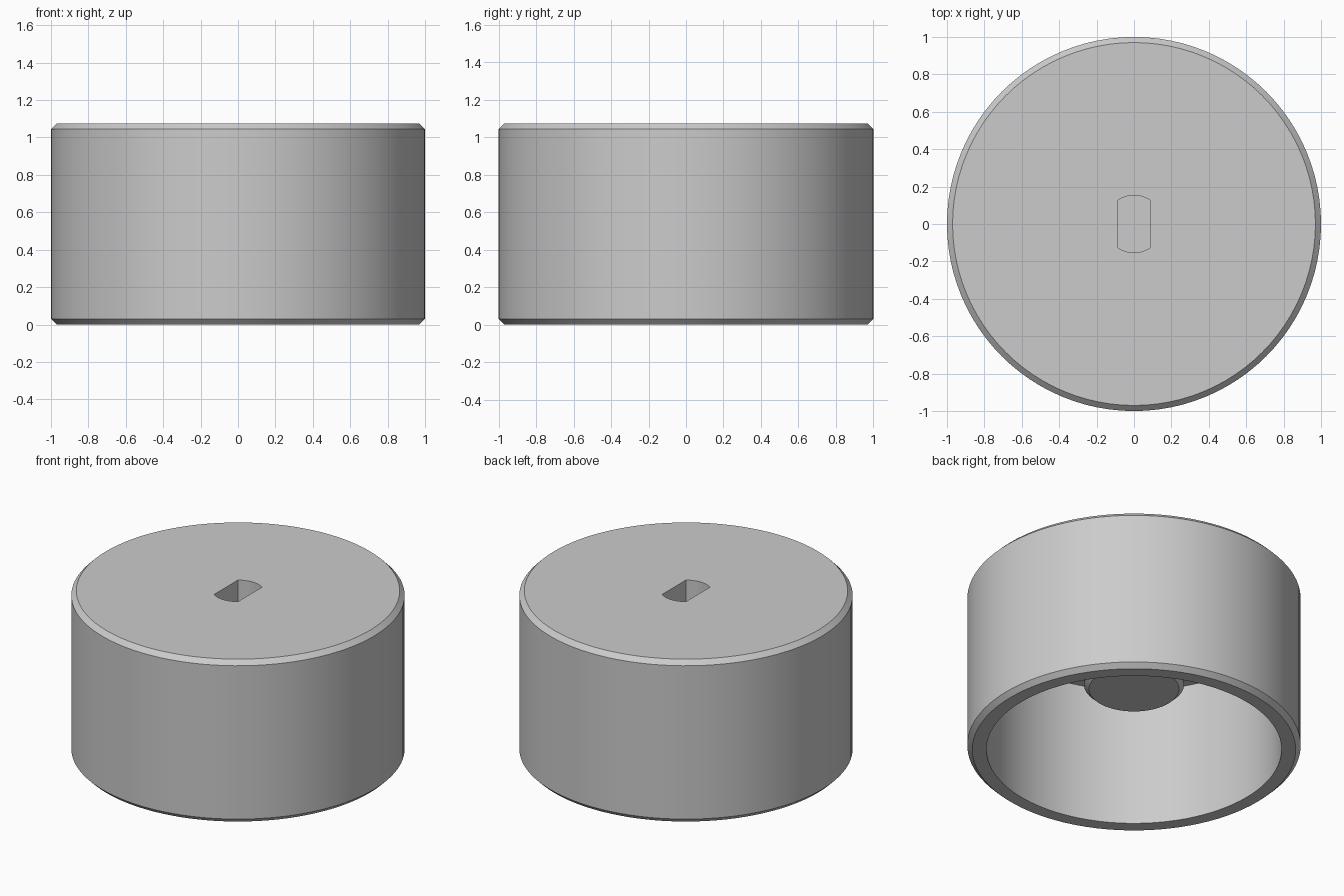
import bpy, bmesh, math

if "Cube" in bpy.data.objects:
    bpy.data.objects.remove(bpy.data.objects["Cube"])

SEGMENTS = 96

grey = bpy.data.materials.new("light grey")
grey.diffuse_color = (0.6, 0.6, 0.6, 1.0)
grey.use_nodes = True
grey.node_tree.nodes["Principled BSDF"].inputs["Base Color"].default_value = grey.diffuse_color


def make_object(name, bm):
    bmesh.ops.recalc_face_normals(bm, faces=bm.faces[:])
    mesh = bpy.data.meshes.new(name)
    bm.to_mesh(mesh)
    bm.free()
    mesh.materials.append(grey)
    obj = bpy.data.objects.new(name, mesh)
    bpy.context.collection.objects.link(obj)
    return obj


def loft(name, rings):
    """Join equal rings of points and close both ends with flat caps."""
    bm = bmesh.new()
    loops = [[bm.verts.new(p) for p in ring] for ring in rings]
    for a, b in zip(loops, loops[1:]):
        for i in range(len(a)):
            j = (i + 1) % len(a)
            bm.faces.new((a[i], a[j], b[j], b[i]))
    bm.faces.new(loops[0])
    bm.faces.new(loops[-1])
    return make_object(name, bm)


def circle(radius, z):
    step = 2 * math.pi / SEGMENTS
    return [(radius * math.cos(i * step), radius * math.sin(i * step), z)
            for i in range(SEGMENTS)]


# Cap body: chamfered outer wall, hollow underside and central boss
profile = [
    (0.97, 1.075), (1.00, 1.045), (1.00, 0.03), (0.97, 0.0),   # outside
    (0.885, 0.0), (0.885, 0.92),                             # cavity
    (0.30, 0.92), (0.30, 0.45), (0.27, 0.42),                # boss
]
knob = loft("knob_body", [circle(r, z) for r, z in profile])

# Blind shaft slot: a round hole with two flat sides
half_width, radius = 0.088, 0.153
spread = math.asin(half_width / radius)
outline = []
for centre in (math.pi / 2, -math.pi / 2):
    for i in range(17):
        a = centre - spread + 2 * spread * i / 16
        outline.append((radius * math.cos(a), radius * math.sin(a)))
cutter = loft("slot_cutter", [[(x, y, z) for x, y in outline] for z in (0.54, 1.2)])
cutter.hide_render = True

# Cut the slot, then drop the cutter
cut = knob.modifiers.new("slot", 'BOOLEAN')
cut.operation = 'DIFFERENCE'
cut.solver = 'EXACT'
cut.object = cutter
bpy.context.view_layer.objects.active = knob
knob.select_set(True)
bpy.ops.object.modifier_apply(modifier=cut.name)
bpy.data.objects.remove(cutter)

# Smooth round walls, crisp chamfers
bpy.ops.object.shade_smooth_by_angle(angle=math.radians(30))
